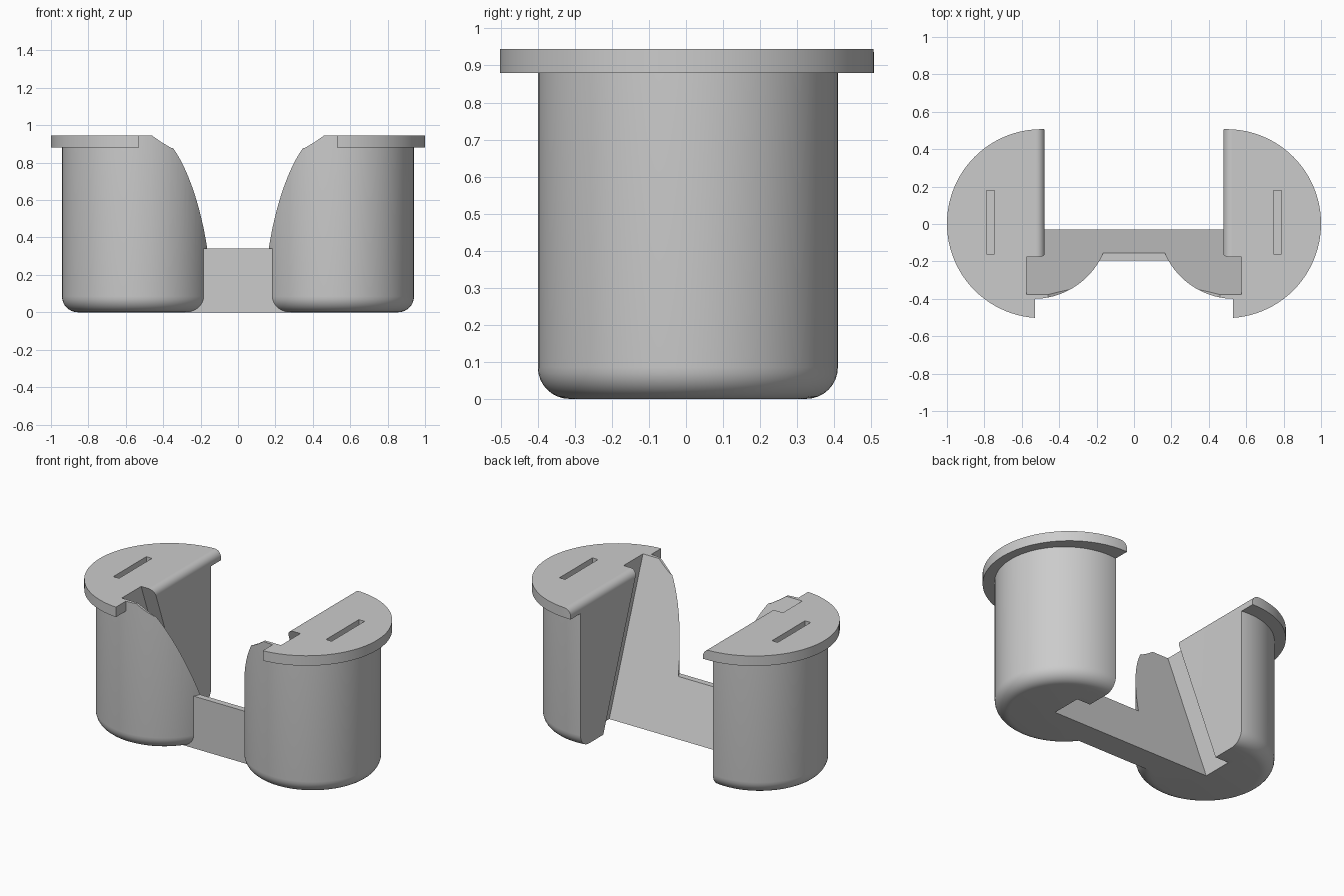
import bpy, bmesh, math
from mathutils import Matrix

if "Cube" in bpy.data.objects:
    bpy.data.objects.remove(bpy.data.objects["Cube"], do_unlink=True)

HEIGHT, RIM_Z = 0.945, 0.88
GAP, SLOT = 0.478, 0.575        # half widths of the opening and the tilted groove
SLOPE, FOOT_Y = 0.368, -0.03    # tilted rest plane

grey = bpy.data.materials.new("matte_grey")
grey.use_nodes = True
grey.diffuse_color = (0.6, 0.6, 0.6, 1)
grey.node_tree.nodes["Principled BSDF"].inputs["Base Color"].default_value = (0.6, 0.6, 0.6, 1)


def make(name, bm):
    bmesh.ops.recalc_face_normals(bm, faces=bm.faces)
    mesh = bpy.data.meshes.new(name)
    bm.to_mesh(mesh)
    bm.free()
    mesh.materials.append(grey)
    obj = bpy.data.objects.new(name, mesh)
    bpy.context.collection.objects.link(obj)
    return obj


def drum(name, x, y, radius, z0, z1, fillet=0):
    bm = bmesh.new()
    bmesh.ops.create_cone(bm, cap_ends=True, segments=96, radius1=radius, radius2=radius,
                          depth=z1 - z0, matrix=Matrix.Translation((x, y, (z0 + z1) / 2)))
    if fillet:
        low = [e for e in bm.edges if all(v.co.z < z0 + 0.001 for v in e.verts)]
        bmesh.ops.bevel(bm, geom=low, offset=fillet, segments=8, profile=0.5, affect='EDGES')
    return make(name, bm)


def prism(name, outline, start, end, axis, side=1):
    """Extrude an outline along x (outline in y, z) or along y (outline in x, z)."""
    bm = bmesh.new()
    place = (lambda p, t: (t, p[0], p[1])) if axis == 'X' else (lambda p, t: (side * p[0], t, p[1]))
    face = bm.faces.new([bm.verts.new(place(p, start)) for p in outline])
    grown = bmesh.ops.extrude_face_region(bm, geom=[face])
    step = (end - start, 0, 0) if axis == 'X' else (0, end - start, 0)
    bmesh.ops.translate(bm, vec=step, verts=[g for g in grown["geom"] if isinstance(g, bmesh.types.BMVert)])
    return make(name, bm)


def combine(target, other, operation):
    mod = target.modifiers.new("combine", 'BOOLEAN')
    mod.operation, mod.object, mod.solver = operation, other, 'EXACT'
    bpy.context.view_layer.objects.active = target
    bpy.ops.object.modifier_apply(modifier=mod.name)
    bpy.data.objects.remove(other, do_unlink=True)


def rest_y(z):
    return FOOT_Y - SLOPE * z


# Low bridge joining the two cups
holder = prism("twin_cup_holder", [(-0.195, 0), (-0.195, 0.34), (0.02, 0.34), (0.02, 0)], -0.32, 0.32, 'X')

# Round cups, each with a wide rim that stops short at the front
for side in (1, -1):
    cup = drum("cup", side * 0.536, 0.005, 0.405, 0, HEIGHT, 0.085)
    rim = drum("rim", side * 0.495, 0.002, 0.505, RIM_Z, HEIGHT)
    notch = prism("rim_notch", [(-0.1, 0.8), (0.53, 0.8), (0.53, 1.1), (-0.1, 1.1)], -0.7, -0.3, 'Y', side)
    combine(rim, notch, 'DIFFERENCE')
    combine(cup, rim, 'UNION')
    combine(holder, cup, 'UNION')

# Open middle behind the tilted rest plane
low, high = -0.1, 1.1
combine(holder, prism("opening", [(rest_y(low), low), (rest_y(high), high), (1, high), (1, low)],
                      -GAP, GAP, 'X'), 'DIFFERENCE')

# Tilted groove in both cups
combine(holder, prism("groove", [(rest_y(low), low), (rest_y(high), high),
                                 (rest_y(high) + 0.2, high), (rest_y(low) + 0.2, low)],
                      -SLOT, SLOT, 'X'), 'DIFFERENCE')

for side in (1, -1):
    # Rounded inner top edge
    r = 0.045
    arc = [(GAP + r - r * math.cos(a), HEIGHT - r + r * math.sin(a))
           for a in (i * math.pi / 16 for i in range(9))]
    combine(holder, prism("edge_round", [(0.4, HEIGHT - r)] + arc + [(GAP + r, high), (0.4, high)],
                          -0.3, 0.8, 'Y', side), 'DIFFERENCE')
    # Softened tip of the front shell
    combine(holder, prism("tip_round", [(0.3, 0.87), (0.36, 0.88), (0.41, 0.91), (0.46, HEIGHT),
                                        (0.46, high), (0.3, high)], -0.6, -0.3, 'Y', side), 'DIFFERENCE')
    # Narrow slot in the top
    combine(holder, prism("top_slot", [(0.747, 0.85), (0.788, 0.85), (0.788, high), (0.747, high)],
                          -0.16, 0.18, 'Y', side), 'DIFFERENCE')

bpy.ops.object.select_all(action='DESELECT')
holder.select_set(True)
bpy.context.view_layer.objects.active = holder
bpy.ops.object.shade_smooth_by_angle(angle=math.radians(30))
